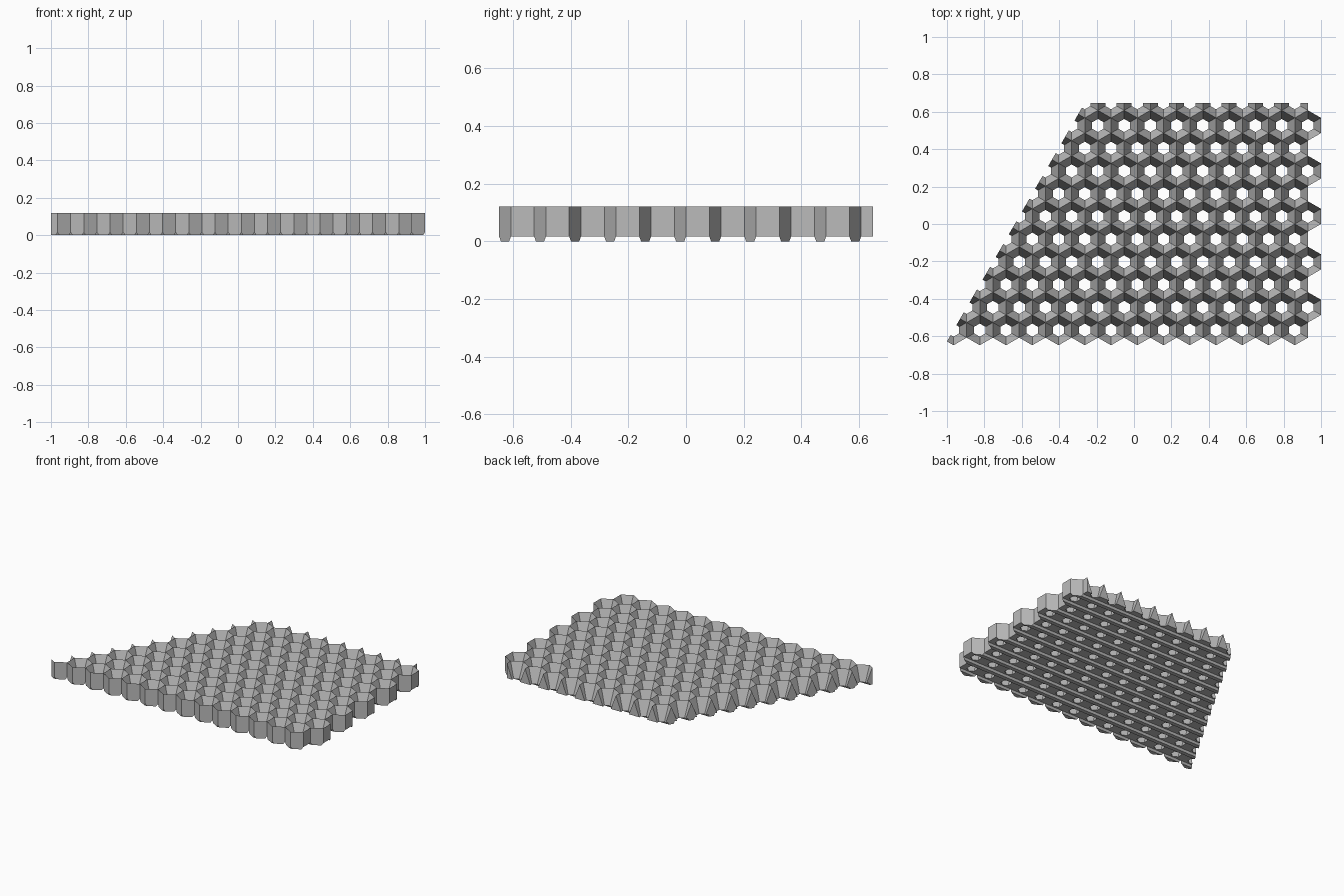
import bpy, bmesh
from math import sqrt
from mathutils import Vector

cube = bpy.data.objects.get("Cube")
if cube:
    bpy.data.objects.remove(cube)

# Cell layout
PITCH = 2 / 14.25
HALF = PITCH / 2
RADIUS = PITCH / sqrt(3)
ROW = RADIUS * 1.5
ROWS = 11
COLUMNS = 14
# Heights and hole size
TOP, BASE = 0.12, 0.016
HOLE = 0.035
TAPER = 0.006

x0 = -1 + PITCH / 4
y0 = -(RADIUS + (ROWS - 1) * ROW) / 2 + RADIUS

grey = bpy.data.materials.new("plain_grey")
grey.use_nodes = True
grey.diffuse_color = (0.5, 0.5, 0.5, 1)
grey.node_tree.nodes["Principled BSDF"].inputs["Base Color"].default_value = (0.5, 0.5, 0.5, 1)

# Cells on half-step coordinates (column, row)
cells = {(j + 2 * k, j) for j in range(ROWS) for k in range(COLUMNS - j // 2)}
# Neighbour across each side, starting at the upper right and going anticlockwise
SIDES = [(1, 1), (-1, 1), (-2, 0), (-1, -1), (1, -1), (2, 0)]

bm = bmesh.new()


def hexagon(radius, z):
    """Pointed-top hexagon whose first corner is the one at the right, above centre."""
    s = radius * sqrt(3) / 2
    h = radius / 2
    return [Vector(c) for c in ((s, h, z), (0, radius, z), (-s, h, z),
                                (-s, -h, z), (0, -radius, z), (s, -h, z))]


def add_cell(key):
    centre = Vector((x0 + key[0] * HALF, y0 + key[1] * ROW, 0))

    def face(*points):
        bm.faces.new([bm.verts.new(centre + p) for p in points])

    rim, low, hole = hexagon(RADIUS, TOP), hexagon(RADIUS, BASE), hexagon(HOLE, BASE)
    for i, (dx, dy) in enumerate(SIDES):
        n = (i + 1) % 6
        # Funnel wall, and outer wall where there is no neighbour
        face(rim[i], rim[n], hole[n], hole[i])
        if (key[0] + dx, key[1] + dy) not in cells:
            face(rim[i], low[i], low[n], rim[n])

    # Flat underside beside the hole
    face(low[5], low[0], hole[0], hole[5])
    face(low[2], low[3], hole[3], hole[2])

    # Flat underside and tapered foot rib, above and below the hole
    for sign, right, tip, left in ((1, 0, 1, 2), (-1, 5, 4, 3)):
        face(low[right], low[left], hole[tip])
        face(low[right], hole[tip], hole[right])
        face(low[left], hole[left], hole[tip])

        def foot(side, y):
            return Vector((side * (RADIUS - y) * sqrt(3), sign * y, 0))

        inner, outer = RADIUS / 2 + TAPER, RADIUS - TAPER
        a, b = foot(1, inner), foot(-1, inner)
        c, d = foot(-1, outer), foot(1, outer)
        face(a, b, c, d)
        face(low[right], low[left], b, a)
        face(low[tip], d, c)
        if (key[0] + 1, key[1] + sign) not in cells:
            face(low[right], low[tip], d, a)
        if (key[0] - 1, key[1] + sign) not in cells:
            face(low[left], low[tip], c, b)


def cut(point, normal):
    """Trim along a vertical plane and close the sections."""
    bmesh.ops.bisect_plane(bm, geom=bm.verts[:] + bm.edges[:] + bm.faces[:], dist=1e-6,
                           plane_co=point, plane_no=normal, clear_outer=True)
    edges = [e for e in bm.edges if e.is_boundary]
    bmesh.ops.holes_fill(bm, edges=edges, sides=0)


for key in sorted(cells):
    add_cell(key)
bmesh.ops.remove_doubles(bm, verts=bm.verts[:], dist=1e-5)

# Cut through the cell centres at the back and along the slanted right-hand side
cut((0, y0 + (ROWS - 1) * ROW, 0), (0, 1, 0))
cut((x0, y0, 0), (-sqrt(3), 1, 0))
bmesh.ops.recalc_face_normals(bm, faces=bm.faces[:])

mesh = bpy.data.meshes.new("honeycomb_panel")
bm.to_mesh(mesh)
bm.free()
mesh.materials.append(grey)
panel = bpy.data.objects.new("honeycomb_panel", mesh)
bpy.context.scene.collection.objects.link(panel)
